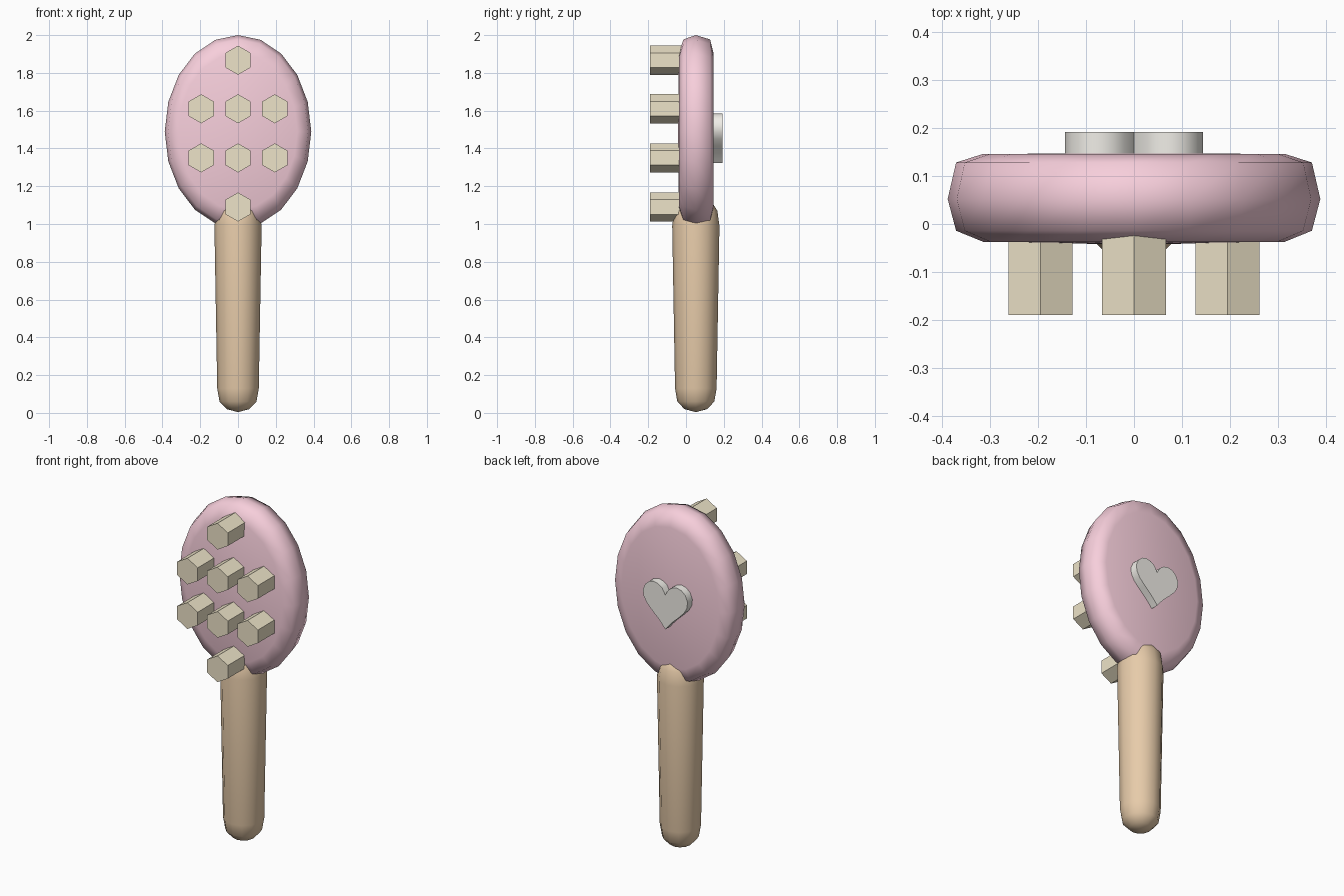
import bpy, bmesh, math
from mathutils import Vector

if "Cube" in bpy.data.objects:
    bpy.data.objects.remove(bpy.data.objects["Cube"])

CY = 0.052  # depth of the brush centre plane


def material(name, rgb):
    m = bpy.data.materials.new(name)
    m.diffuse_color = (*rgb, 1)
    m.use_nodes = True
    m.node_tree.nodes["Principled BSDF"].inputs["Base Color"].default_value = m.diffuse_color
    return m


def finish(name, bm, mat, angle=None):
    bmesh.ops.recalc_face_normals(bm, faces=bm.faces)
    me = bpy.data.meshes.new(name)
    bm.to_mesh(me)
    bm.free()
    ob = bpy.data.objects.new(name, me)
    bpy.context.collection.objects.link(ob)
    me.materials.append(mat)
    if angle:
        bpy.ops.object.select_all(action='DESELECT')
        ob.select_set(True)
        bpy.context.view_layer.objects.active = ob
        bpy.ops.object.shade_smooth_by_angle(angle=math.radians(angle))
    return ob


def loft(name, rings, start, end, mat, angle):
    """Skin closed rings of points, with a pole at both ends."""
    bm = bmesh.new()
    vr = [[bm.verts.new(p) for p in r] for r in rings]
    n = len(vr[0])
    for a, b in zip(vr, vr[1:]):
        for i in range(n):
            j = (i + 1) % n
            bm.faces.new((a[i], a[j], b[j], b[i]))
    for ring, tip in ((vr[0], start), (vr[-1], end)):
        pole = bm.verts.new(tip)
        for i in range(n):
            bm.faces.new((ring[i], ring[(i + 1) % n], pole))
    return finish(name, bm, mat, angle)


pink = material("pink", (0.93, 0.62, 0.71))
wood = material("wood", (0.80, 0.60, 0.40))
cream = material("cream", (0.85, 0.77, 0.58))
pale = material("pale", (0.88, 0.86, 0.81))

# Head: oval disc with a rounded rim
N = 20
rim = [(0.81, -0.089), (0.955, -0.066), (1.0, 0.0), (0.955, 0.076), (0.81, 0.094)]
rings = [[(0.388 * s * math.sin(math.tau * i / N), CY + y,
           1.489 + 0.511 * s * math.cos(math.tau * i / N)) for i in range(N)]
         for s, y in rim]
loft("brush_head", rings, (0, CY - 0.095, 1.489), (0, CY + 0.095, 1.489), pink, 60)

# Handle: tapered rod with rounded ends
N = 12
prof = [(0.060, 0.02), (0.098, 0.06), (0.110, 0.13), (0.125, 0.99),
        (0.114, 1.07), (0.080, 1.125)]
rings = [[(r * math.cos(math.tau * i / N), CY + r * math.sin(math.tau * i / N), z)
          for i in range(N)] for r, z in prof]
loft("handle", rings, (0, CY, 0.004), (0, CY, 1.145), wood, 60)

# Bristles: eight hexagonal pegs on the front
pegs = [(0, 1.867), (0, 1.09)] + [(x, z) for z in (1.61, 1.35) for x in (-0.195, 0, 0.195)]
for k, (x, z) in enumerate(pegs):
    bpy.ops.mesh.primitive_cylinder_add(vertices=6, radius=0.077, depth=0.19,
                                        location=(x, -0.095, z),
                                        rotation=(math.pi / 2, 0, 0))
    ob = bpy.context.object
    ob.name = f"bristle_{k + 1}"
    ob.data.materials.append(cream)

# Heart: mirrored outline extruded from the back of the head
half = [(0.020, 1.560), (0.045, 1.578), (0.075, 1.585), (0.105, 1.577), (0.130, 1.555),
        (0.144, 1.520), (0.141, 1.485), (0.122, 1.450), (0.085, 1.412),
        (0.045, 1.375), (0.018, 1.345)]
outline = [(0, 1.525)] + half + [(0, 1.323)] + [(-x, z) for x, z in reversed(half)]
bm = bmesh.new()
face = bm.faces.new([bm.verts.new((x, 0.12, z)) for x, z in outline])
ext = bmesh.ops.extrude_face_region(bm, geom=[face])
bmesh.ops.translate(bm, vec=Vector((0, 0.072, 0)),
                    verts=[v for v in ext["geom"] if isinstance(v, bmesh.types.BMVert)])
finish("heart", bm, pale, 40)
